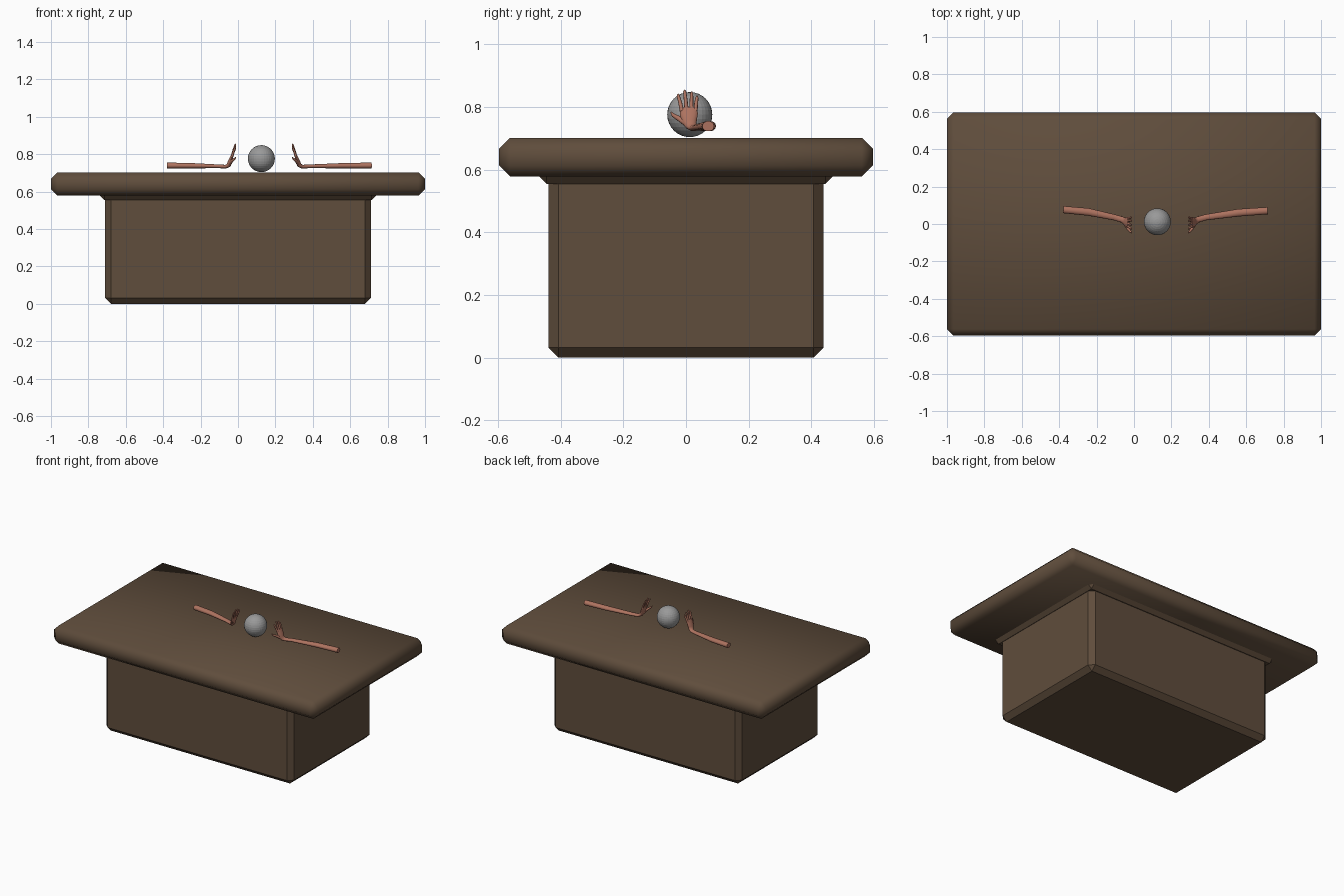
import bpy, bmesh, math
from mathutils import Vector

cube = bpy.data.objects.get("Cube")
if cube:
    bpy.data.objects.remove(cube, do_unlink=True)


def material(name, rgb):
    m = bpy.data.materials.new(name)
    m.use_nodes = True
    m.diffuse_color = (*rgb, 1)
    m.node_tree.nodes["Principled BSDF"].inputs["Base Color"].default_value = (*rgb, 1)
    return m


wood = material("dark wood", (0.115, 0.074, 0.045))
skin = material("skin", (0.42, 0.17, 0.115))
grey = material("grey", (0.32, 0.32, 0.32))


def add_object(name, bm, mat, smooth_angle=None):
    bmesh.ops.recalc_face_normals(bm, faces=bm.faces)
    mesh = bpy.data.meshes.new(name)
    bm.to_mesh(mesh)
    bm.free()
    mesh.materials.append(mat)
    ob = bpy.data.objects.new(name, mesh)
    bpy.context.collection.objects.link(ob)
    if smooth_angle:
        bpy.ops.object.select_all(action='DESELECT')
        ob.select_set(True)
        bpy.context.view_layer.objects.active = ob
        bpy.ops.object.shade_smooth_by_angle(angle=math.radians(smooth_angle))
    return ob


def chamfered_box(name, half_x, half_y, low, high, chamfer, smooth_angle=None):
    bm = bmesh.new()
    bmesh.ops.create_cube(bm, size=2)
    for v in bm.verts:
        v.co = (v.co.x * half_x, v.co.y * half_y, high if v.co.z > 0 else low)
    bmesh.ops.bevel(bm, geom=bm.edges[:], offset=chamfer, segments=1,
                    affect='EDGES', profile=0.5)
    return add_object(name, bm, wood, smooth_angle)


# Table: slab, collar under it and solid base
chamfered_box("table_top", 1.0, 0.597, 0.578, 0.702, 0.035, 50)
chamfered_box("table_collar", 0.76, 0.49, 0.555, 0.66, 0.045)
chamfered_box("table_base", 0.712, 0.44, 0.0, 0.6, 0.032)

# Ball
bm = bmesh.new()
bmesh.ops.create_uvsphere(bm, u_segments=32, v_segments=16, radius=0.072)
bmesh.ops.translate(bm, verts=bm.verts, vec=(0.125, 0.012, 0.776))
add_object("ball", bm, grey)


def tube(bm, stations, sides):
    """Loft oval rings along stations of (centre, half width, half thickness)."""
    centres = [Vector(s[0]) for s in stations]
    rings = []
    for i, (_, wide, thick) in enumerate(stations):
        along = (centres[min(i + 1, len(centres) - 1)] - centres[max(i - 1, 0)]).normalized()
        v = Vector((0, 1, 0))
        v = (v - along * v.dot(along)).normalized()
        u = along.cross(v)
        angles = [math.tau * k / sides for k in range(sides)]
        rings.append([bm.verts.new(centres[i] + v * wide * math.cos(a) + u * thick * math.sin(a))
                      for a in angles])
    for a, b in zip(rings, rings[1:]):
        for k in range(sides):
            n = (k + 1) % sides
            bm.faces.new((a[k], a[n], b[n], b[k]))
    bm.faces.new(rings[0])
    bm.faces.new(rings[-1])


def arm(name, side, wrist_x, length, end_y):
    def at(d, y, z):
        return (wrist_x + side * d, y, z)

    bm = bmesh.new()
    # Forearm, bent wrist and palm
    tube(bm, [(at(length, end_y, 0.739), 0.019, 0.0165),
              (at(length * 0.6, end_y * 0.75 + 0.007, 0.738), 0.020, 0.0145),
              (at(0.06, 0.036, 0.735), 0.016, 0.010),
              (at(0.018, 0.024, 0.733), 0.016, 0.010),
              (at(0.003, 0.016, 0.741), 0.019, 0.012),
              (at(-0.003, 0.011, 0.755), 0.024, 0.012),
              (at(-0.011, 0.009, 0.778), 0.029, 0.010),
              (at(-0.018, 0.009, 0.798), 0.027, 0.006)], 14)
    # Fingers: base y, tip y, tip height
    for base, tip, top in [(-0.013, -0.025, 0.842), (0.002, -0.004, 0.855),
                           (0.017, 0.018, 0.849), (0.030, 0.035, 0.836)]:
        mid, knuckle = (base + tip) / 2, (0.79 + top) / 2
        tube(bm, [(at(-0.015, base, 0.787), 0.007, 0.007),
                  (at(-0.024, mid, knuckle), 0.006, 0.006),
                  (at(-0.032, tip, top - 0.006), 0.005, 0.005),
                  (at(-0.034, tip, top), 0.002, 0.002)], 8)
    # Thumb
    tube(bm, [(at(-0.003, 0.000, 0.750), 0.012, 0.010),
              (at(-0.014, -0.024, 0.764), 0.008, 0.008),
              (at(-0.028, -0.041, 0.774), 0.006, 0.006),
              (at(-0.036, -0.048, 0.784), 0.002, 0.002)], 8)
    add_object(name, bm, skin, 50)


arm("left_arm", 1, 0.325, 0.389, 0.071)
arm("right_arm", -1, -0.047, 0.331, 0.077)
